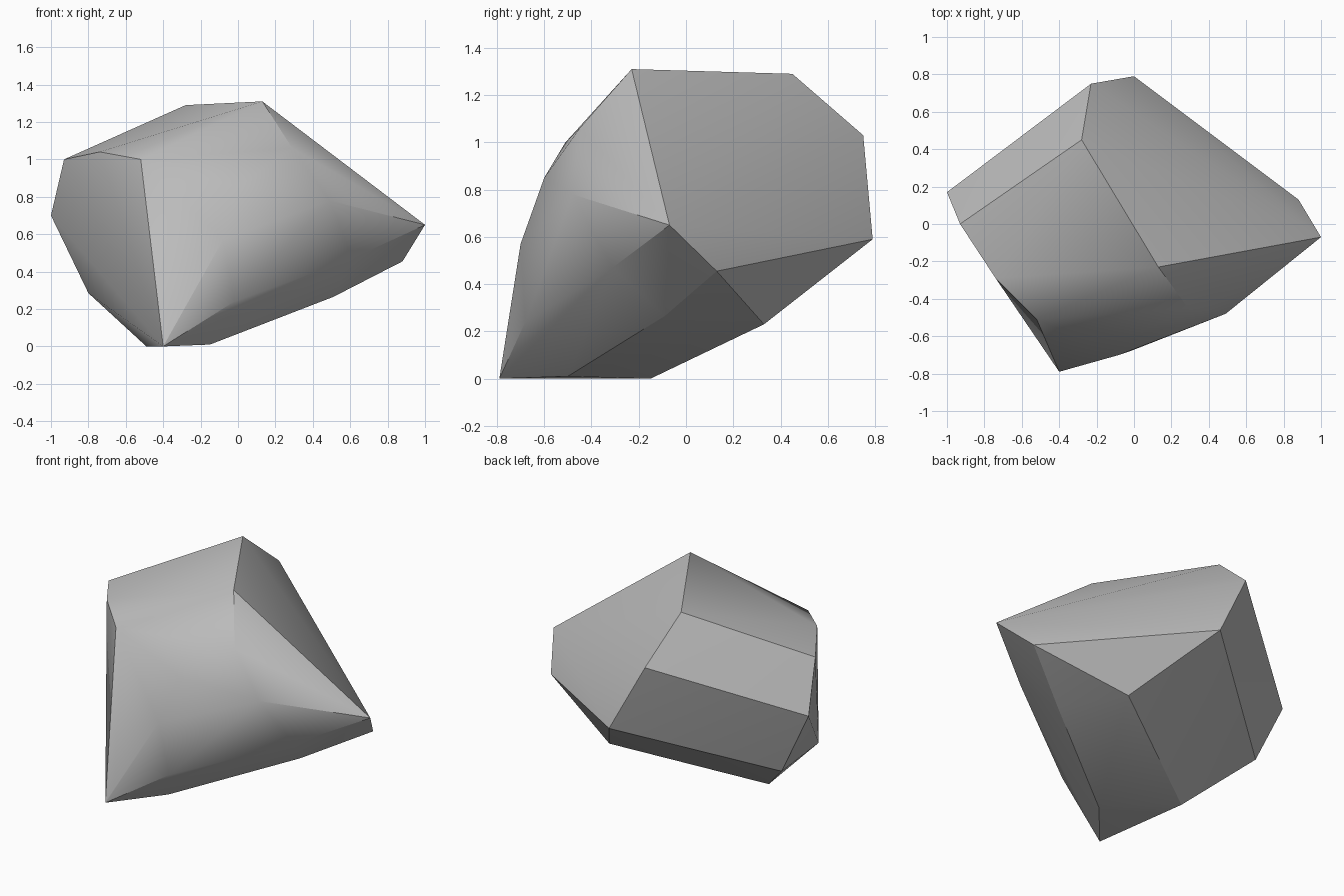
import bpy
import bmesh
import math

# Remove the default cube only
cube = bpy.data.objects.get("Cube")
if cube:
    bpy.data.objects.remove(cube, do_unlink=True)


def flat_material(name, colour):
    material = bpy.data.materials.new(name)
    material.use_nodes = True
    material.diffuse_color = colour
    for node in material.node_tree.nodes:
        if node.type == "BSDF_PRINCIPLED":
            node.inputs["Base Color"].default_value = colour
            node.inputs["Roughness"].default_value = 0.9
    return material


def hull_object(name, corners, material):
    """Wrap a closed convex boulder around a handful of corners."""
    shape = bmesh.new()
    for corner in corners:
        shape.verts.new(corner)
    result = bmesh.ops.convex_hull(shape, input=list(shape.verts))
    spare = set(result["geom_interior"]) | set(result["geom_unused"])
    spare_corners = [item for item in spare
                     if isinstance(item, bmesh.types.BMVert) and not item.link_faces]
    bmesh.ops.delete(shape, geom=spare_corners, context="VERTS")
    bmesh.ops.recalc_face_normals(shape, faces=list(shape.faces))
    mesh = bpy.data.meshes.new(name)
    shape.to_mesh(mesh)
    shape.free()
    mesh.materials.append(material)
    thing = bpy.data.objects.new(name, mesh)
    bpy.context.collection.objects.link(thing)
    return thing


# Sloping crown of the rock
crown = [(.13, -.23, 1.31), (-.28, .45, 1.29), (-.93, 0, 1),
         (-.74, -.29, 1.04), (-.52, -.51, 1), (.29, -.45, 1.06)]

# Bulging front, running down to the foot
front = [(.49, -.48, .78), (0, -.6, .85), (-.08, -.7, .57),
         (-.02, -.68, .24), (.61, -.31, .47)]

# Side tips and broad back
sides = [(1, -.07, .65), (.88, .13, .455), (0, .79, .59),
         (-.23, .75, 1.03), (-1, .17, .7), (-.8, .16, .285)]

# Underside and ground contact
base = [(-.4, -.79, 0), (-.49, -.15, 0), (-.15, -.5, .01),
        (.51, -.09, .265), (.32, .33, .23)]

stone = flat_material("stone_grey", (.5, .5, .5, 1))
rock = hull_object("rock", crown + front + sides + base, stone)

# Soft facets with crisp main ridges
bpy.ops.object.select_all(action="DESELECT")
rock.select_set(True)
bpy.context.view_layer.objects.active = rock
bpy.ops.object.shade_smooth_by_angle(angle=math.radians(30))
